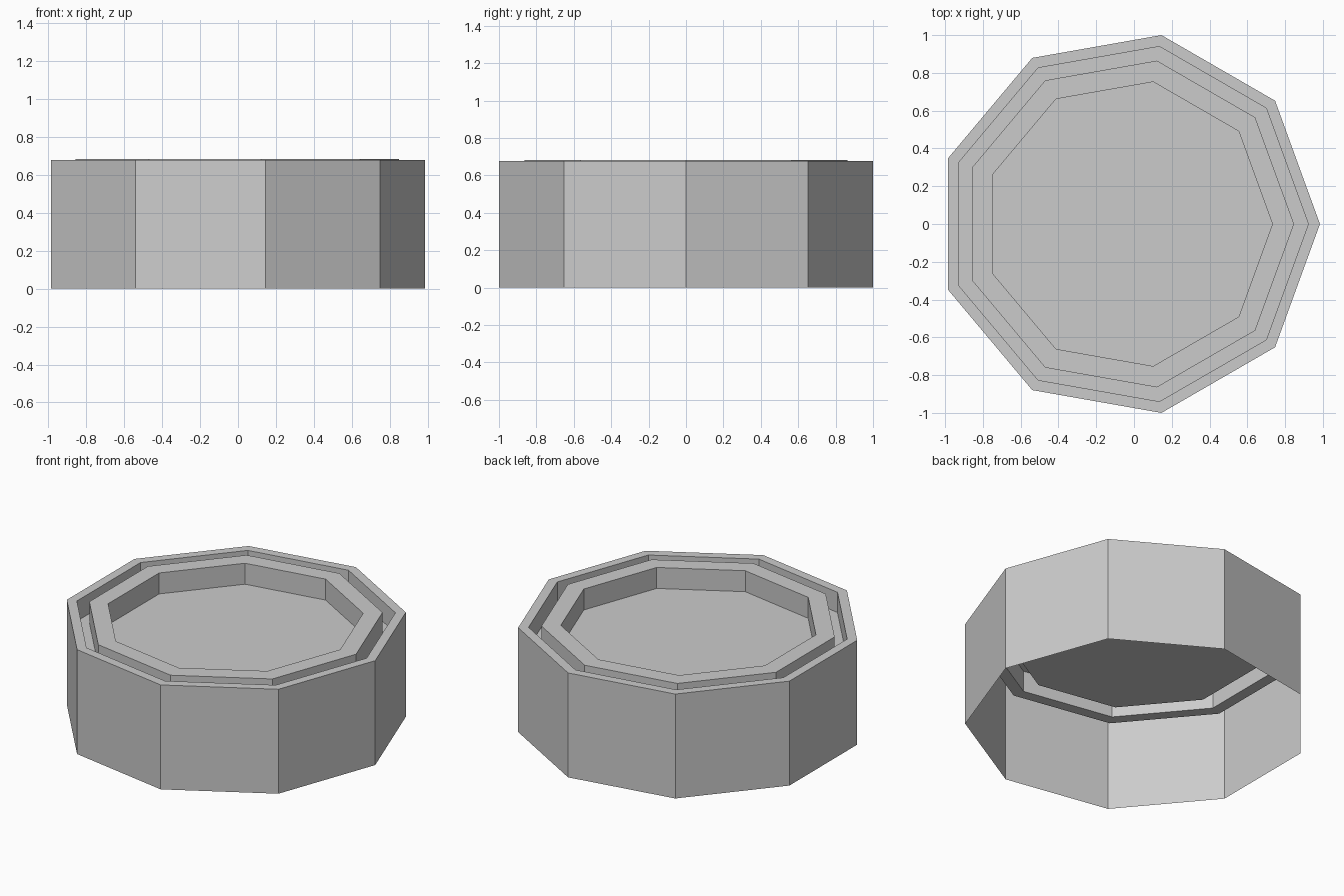
import bpy, bmesh
from math import cos, sin, pi

if "Cube" in bpy.data.objects:
    bpy.data.objects.remove(bpy.data.objects["Cube"])

SIDES = 9
CENTRE_X = -0.031   # puts the odd-sided outline's bounds on x = 0


def lathe(name, profile, cap_end=False):
    """Revolve an open (radius, z) profile into a nine-sided sheet."""
    bm = bmesh.new()
    rings = [[bm.verts.new((CENTRE_X + r * cos(2 * pi * i / SIDES),
                            r * sin(2 * pi * i / SIDES), z))
              for i in range(SIDES)] for r, z in profile]
    for low, high in zip(rings, rings[1:]):
        for i in range(SIDES):
            j = (i + 1) % SIDES
            bm.faces.new((low[i], low[j], high[j], high[i]))
    if cap_end:
        bm.faces.new(rings[-1])
    mesh = bpy.data.meshes.new(name)
    bm.to_mesh(mesh)
    bm.free()
    obj = bpy.data.objects.new(name, mesh)
    bpy.context.collection.objects.link(obj)
    return obj


R_OUT, R_RIM, R_RING, R_TRAY = 1.0154, 0.954, 0.878, 0.764
RIM_Z, RING_Z, FLOOR_Z = 0.677, 0.682, 0.546

# Outer wall (open underneath), rim, groove, raised ring and sunken tray
lathe("basin_shell", [
    (R_OUT, 0.0), (R_OUT, RIM_Z),
    (R_RIM, RIM_Z), (R_RIM, FLOOR_Z),
    (R_RING, FLOOR_Z), (R_RING, RING_Z),
    (R_TRAY, RING_Z), (R_TRAY, FLOOR_Z),
], cap_end=True)
